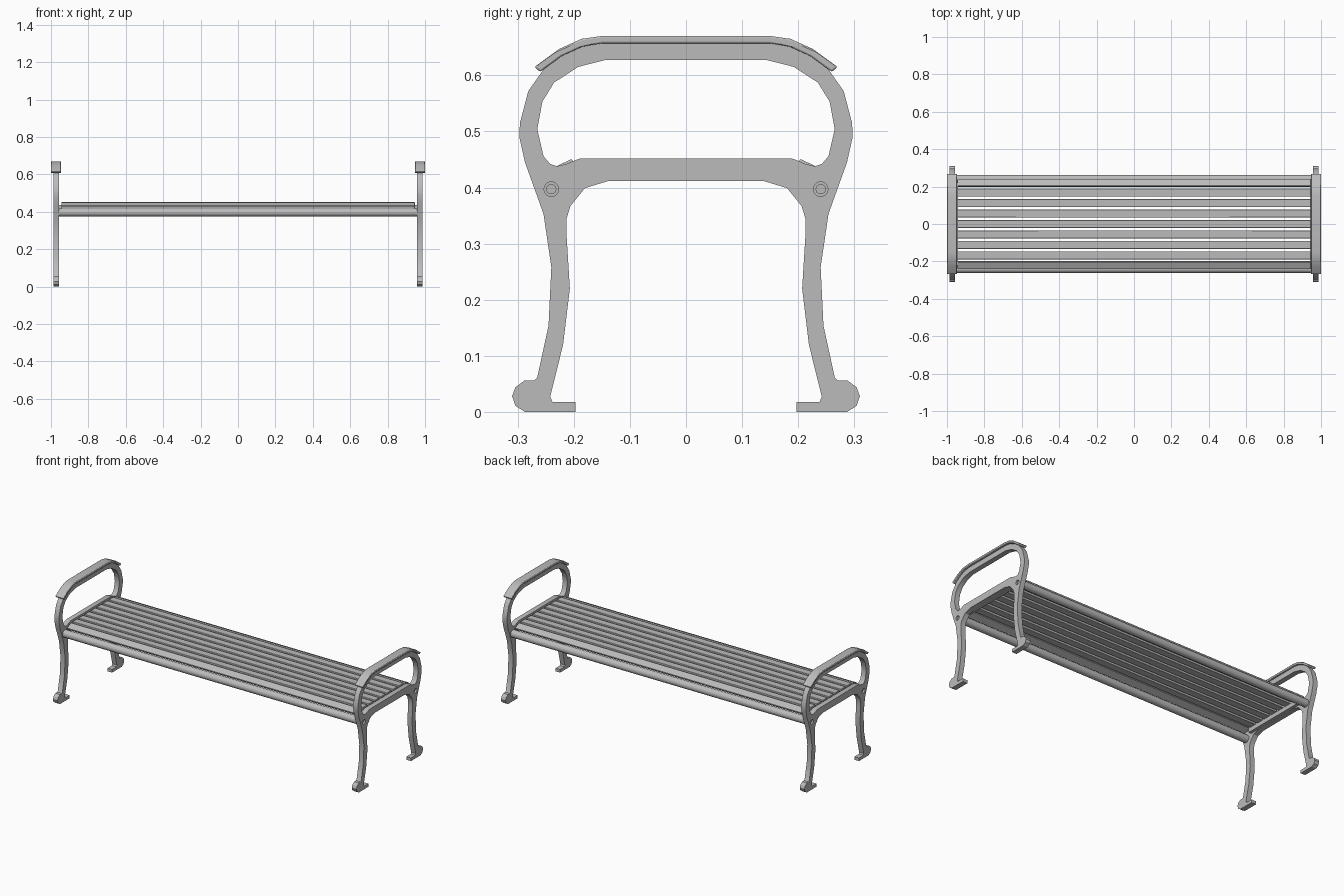
import bpy
import bmesh
import math
from mathutils import Matrix

default_cube = bpy.data.objects.get("Cube")
if default_cube:
    bpy.data.objects.remove(default_cube, do_unlink=True)

metal = bpy.data.materials.new("grey_metal")
metal.use_nodes = True
grey = (0.5, 0.5, 0.5, 1)
metal.diffuse_color = grey
metal.node_tree.nodes["Principled BSDF"].inputs["Base Color"].default_value = grey

# Local x, y, z become world y, z, x, so side profiles extrude along the bench
SIDEWAYS = Matrix(((0, 0, 1, 0), (1, 0, 0, 0), (0, 1, 0, 0), (0, 0, 0, 1)))


def finish(obj, bevel=0):
    """Give the part its material, smooth shading and optional soft edges."""
    obj.data.materials.clear()
    obj.data.materials.append(metal)
    bpy.ops.object.select_all(action="DESELECT")
    obj.select_set(True)
    bpy.context.view_layer.objects.active = obj
    bpy.ops.object.shade_smooth_by_angle(angle=math.radians(30))
    if bevel:
        modifier = obj.modifiers.new("soft_edges", "BEVEL")
        modifier.width = bevel
        modifier.segments = 2
        modifier.limit_method = "ANGLE"
        modifier.angle_limit = math.radians(50)
    return obj


def box(name, location, size, tilt=0, bevel=0):
    bpy.ops.mesh.primitive_cube_add(size=1, location=location)
    obj = bpy.context.object
    obj.name = name
    obj.data.transform(Matrix.Diagonal((*size, 1)))
    obj.rotation_euler.x = tilt
    return finish(obj, bevel)


def rod(name, location, radius, length, sides=32):
    bpy.ops.mesh.primitive_cylinder_add(
        vertices=sides, radius=radius, depth=length,
        location=location, rotation=(0, math.pi / 2, 0))
    obj = bpy.context.object
    obj.name = name
    return finish(obj)


def mirrored(half):
    return half + [(-y, z) for y, z in reversed(half)]


def circle(y, z, radius, count=20):
    turns = [math.tau * i / count for i in range(count)]
    return [(y + radius * math.cos(t), z + radius * math.sin(t)) for t in turns]


def plate(name, x, thickness, outlines, bevel=0):
    """Extrude a side profile; every outline after the first is a hole."""
    curve = bpy.data.curves.new(name + "_profile", "CURVE")
    curve.dimensions = "2D"
    curve.fill_mode = "BOTH"
    curve.extrude = thickness / 2
    for outline in outlines:
        spline = curve.splines.new("POLY")
        spline.points.add(len(outline) - 1)
        for point, (y, z) in zip(spline.points, outline):
            point.co = (y, z, 0, 1)
        spline.use_cyclic_u = True
    helper = bpy.data.objects.new(name + "_helper", curve)
    bpy.context.collection.objects.link(helper)
    graph = bpy.context.evaluated_depsgraph_get()
    mesh = bpy.data.meshes.new_from_object(helper.evaluated_get(graph))
    bpy.data.objects.remove(helper, do_unlink=True)
    bm = bmesh.new()
    bm.from_mesh(mesh)
    bmesh.ops.remove_doubles(bm, verts=bm.verts, dist=0.0001)
    bmesh.ops.recalc_face_normals(bm, faces=bm.faces)
    bm.to_mesh(mesh)
    bm.free()
    mesh.transform(SIDEWAYS)
    obj = bpy.data.objects.new(name, mesh)
    bpy.context.collection.objects.link(obj)
    obj.location.x = x
    return finish(obj, bevel)


# Half profile: arm, outer leg, foot, inner leg, underside of the crossbar
frame_half = [
    (.15, .658), (.2, .648), (.25, .616), (.281, .572), (.296, .515),
    (.297, .49), (.287, .445), (.254, .353), (.24, .258), (.245, .154),
    (.265, .062), (.27, .056), (.288, .056), (.304, .044), (.31, .028),
    (.304, .011), (.287, 0), (.197, 0), (.197, .018), (.238, .018),
    (.242, .027), (.219, .12), (.207, .22), (.213, .317), (.213, .344),
    (.206, .367), (.18, .399), (.137, .412)]
opening_half = [
    (.145, .627), (.192, .615), (.235, .587), (.256, .553), (.265, .504),
    (.254, .456), (.242, .442), (.23, .438), (.213, .442), (.194, .45),
    (.187, .452)]
cap_top = [(.15, .67), (.186, .665), (.226, .647), (.27, .615)]
cap_bottom = [(.26, .606), (.222, .634), (.185, .651), (.15, .657)]

RAIL_Y, RAIL_Z = .24, .397
for side, sign in (("left", 1), ("right", -1)):
    # Cast end frame with bolt holes
    plate(side + "_end_frame", sign * .972, .03,
          [mirrored(frame_half), mirrored(opening_half),
           circle(RAIL_Y, RAIL_Z, .013), circle(-RAIL_Y, RAIL_Z, .013)])
    # Wider armrest pad over the arch
    cap = cap_top + cap_bottom
    outline = mirrored(cap_top)
    outline = [(-y, z) for y, z in reversed(cap_top)] + cap_top
    outline += cap_bottom + [(-y, z) for y, z in reversed(cap_bottom)]
    plate(side + "_armrest", sign * .9735, .053, [outline], bevel=.004)
    # Bearer under the slat ends
    box(side + "_slat_bearer", (sign * .949, 0, .425), (.018, .4, .025))
    for end, y in (("front", -RAIL_Y), ("back", RAIL_Y)):
        rod(f"{side}_{end}_bolt", (sign * .967, y, RAIL_Z), .009, .024, 16)

# Round rails along both long edges
for end, y in (("front", -RAIL_Y), ("back", RAIL_Y)):
    rod(end + "_rail", (0, y, RAIL_Z), .022, 1.918)

# Flat seat slats, with sloping ones at the edges
PITCH = .056
for i in range(-3, 4):
    box(f"seat_slat_{i + 4}", (0, i * PITCH, .444), (1.89, .042, .015), bevel=.002)
for end, sign in (("front", -1), ("back", 1)):
    box(end + "_edge_slat", (0, sign * .22, .436), (1.89, .042, .013),
        tilt=-sign * math.radians(25), bevel=.002)
